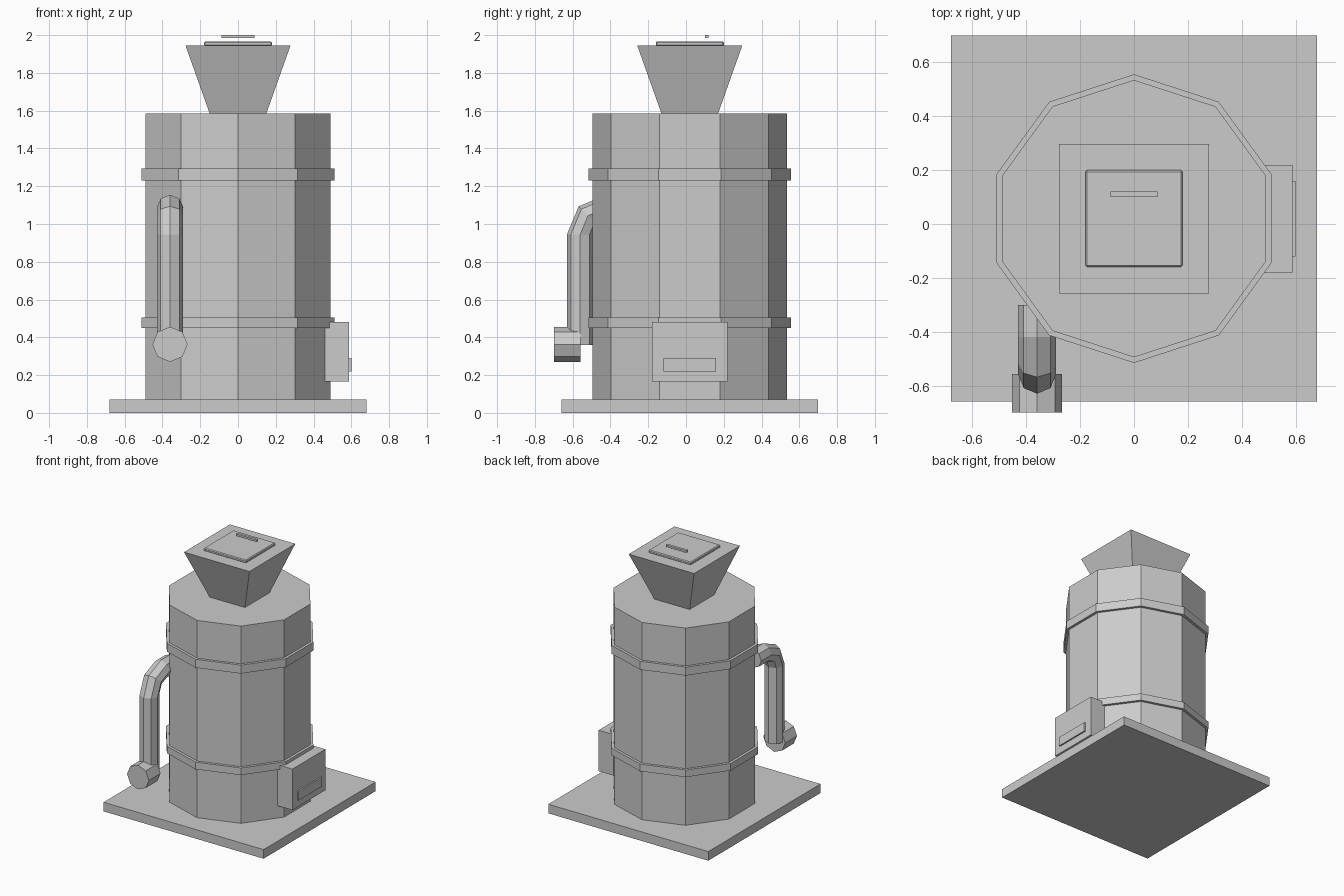
import bpy, bmesh
from math import sin, cos, pi, radians
from mathutils import Vector, Matrix

default = bpy.data.objects.get("Cube")
if default:
    bpy.data.objects.remove(default, do_unlink=True)

GREY = (0.6, 0.6, 0.6, 1)
grey = bpy.data.materials.new("plain_grey")
grey.use_nodes = True
grey.diffuse_color = GREY
grey.node_tree.nodes["Principled BSDF"].inputs["Base Color"].default_value = GREY

CENTRE_Y = 0.02


def finish(name, bm):
    bmesh.ops.recalc_face_normals(bm, faces=bm.faces[:])
    mesh = bpy.data.meshes.new(name)
    bm.to_mesh(mesh)
    bm.free()
    mesh.materials.append(grey)
    obj = bpy.data.objects.new(name, mesh)
    bpy.context.collection.objects.link(obj)
    return obj


def loft(name, rings):
    """Join equal-sized rings of points and cap both ends."""
    bm = bmesh.new()
    loops = [[bm.verts.new(p) for p in ring] for ring in rings]
    n = len(loops[0])
    for a, b in zip(loops, loops[1:]):
        for i in range(n):
            j = (i + 1) % n
            bm.faces.new((a[i], a[j], b[j], b[i]))
    bm.faces.new(loops[0])
    bm.faces.new(loops[-1])
    return finish(name, bm)


def ring(centre, u, v, radius, sides):
    c, u, v = Vector(centre), Vector(u), Vector(v)
    return [c + radius * (cos(2 * pi * i / sides) * u + sin(2 * pi * i / sides) * v)
            for i in range(sides)]


def box(name, x, y, z):
    bm = bmesh.new()
    bmesh.ops.create_cube(bm, size=1)
    size = [b - a for a, b in (x, y, z)]
    mid = [(a + b) / 2 for a, b in (x, y, z)]
    bm.transform(Matrix.Translation(mid) @ Matrix.Diagonal(size + [1]))
    return finish(name, bm)


def decagon_drum(name, radius, z0, z1):
    return loft(name, [ring((0, CENTRE_Y, z), (0, 1, 0), (-1, 0, 0), radius, 10)
                       for z in (z0, z1)])


# Base plate, ten-sided body and its two bands
box("base_plate", (-0.68, 0.68), (-0.66, 0.70), (0, 0.07))
decagon_drum("body", 0.515, 0.07, 1.585)
decagon_drum("lower_band", 0.536, 0.45, 0.505)
decagon_drum("upper_band", 0.536, 1.23, 1.295)

# Flared square hopper
loft("hopper", [[(sx * h, CENTRE_Y + sy * h, z)
                 for sx, sy in ((-1, -1), (1, -1), (1, 1), (-1, 1))]
                for h, z in ((0.15, 1.585), (0.278, 1.945))])

# Hopper lid with softened edges, and its grip
lid = box("hopper_lid", (-0.18, 0.18), (-0.16, 0.20), (1.942, 1.966))
bevel = lid.modifiers.new("soft_edges", "BEVEL")
bevel.width = 0.006
bevel.segments = 1
box("lid_grip", (-0.088, 0.088), (0.10, 0.12), (1.985, 2.0))

# Side hatch box and its handle plate
box("side_box", (0.42, 0.588), (-0.18, 0.22), (0.165, 0.48))
box("side_box_plate", (0.586, 0.60), (-0.12, 0.16), (0.22, 0.29))

# Bent octagonal pipe: riser, two-step elbow, short run into the body
PIPE_X, BEND = -0.36, 0.14
bend_y, bend_z = -0.42, 0.945
stations = [((PIPE_X, bend_y - BEND, 0.36), 0)]
for deg in (0, 45, 90):
    a = radians(deg)
    stations.append(((PIPE_X, bend_y - BEND * cos(a), bend_z + BEND * sin(a)), a))
stations.append(((PIPE_X, -0.30, bend_z + BEND), pi / 2))
loft("side_pipe", [ring(c, (1, 0, 0), (0, -cos(a), sin(a)), 0.07, 8)
                   for c, a in stations])

# Octagonal spout at the foot of the pipe
loft("pipe_spout", [ring((PIPE_X, y, 0.363), (1, 0, 0), (0, 0, 1), 0.093, 8)
                    for y in (-0.70, -0.558)])
